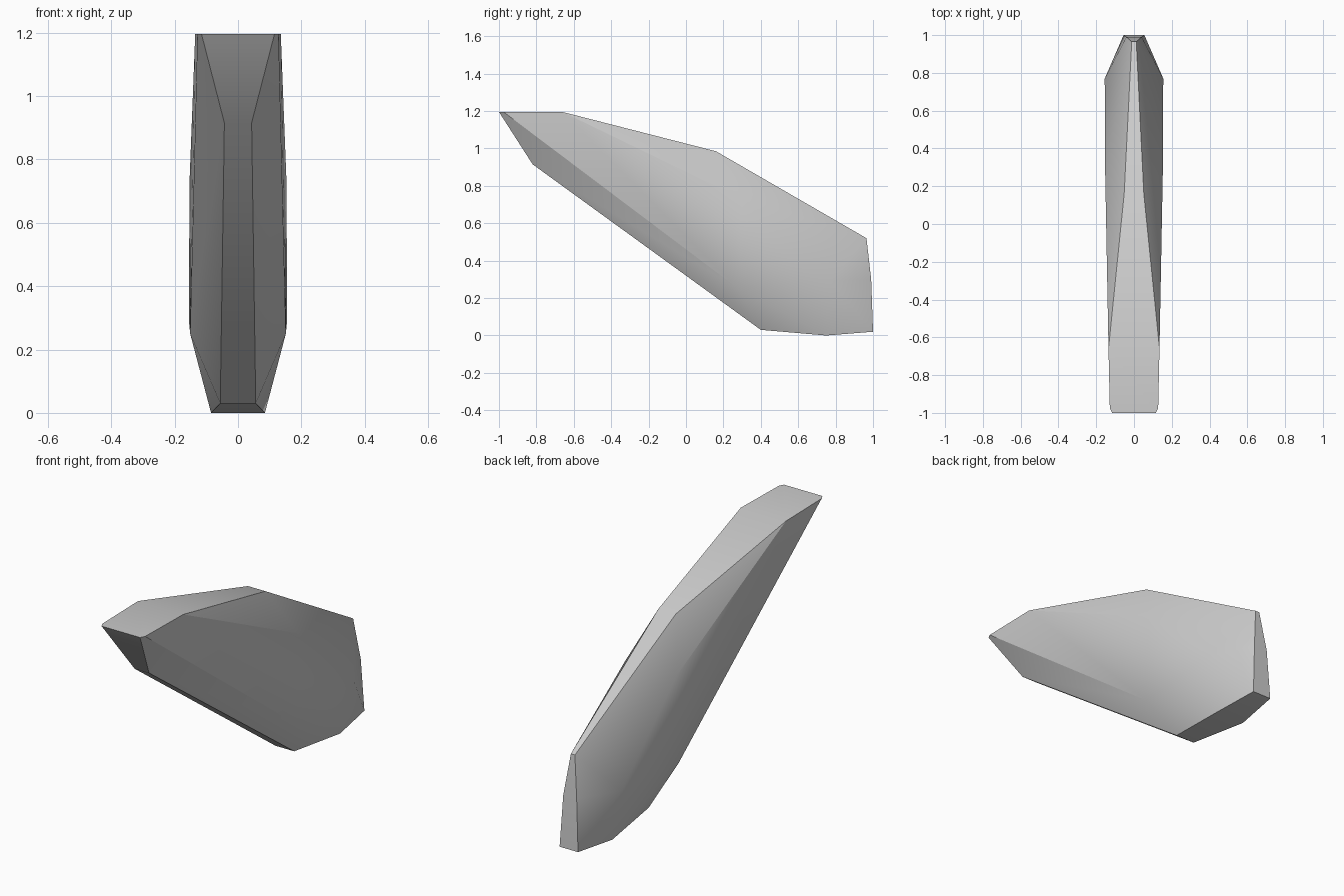
import bpy
import bmesh
from math import radians

default = bpy.data.objects.get("Cube")
if default:
    bpy.data.objects.remove(default, do_unlink=True)

# One plain grey material
grey = bpy.data.materials.new("plain grey")
grey.use_nodes = True
colour = (0.6, 0.6, 0.6, 1)
grey.diffuse_color = colour
grey.node_tree.nodes["Principled BSDF"].inputs["Base Color"].default_value = colour

# Facet corners as (half width, y, z), mirrored across x
top_ridge = [(0.115, -1, 1.195), (0.128, -0.975, 1.195), (0.135, -0.66, 1.195),
             (0.052, 0.16, 0.985), (0.012, 0.965, 0.52)]
back_end = [(0.04, 0.99, 0.3), (0.055, 1, 0.02)]
underside = [(0.085, 0.75, 0), (0.056, 0.4, 0.03), (0.043, -0.82, 0.915)]
side_bulge = [(0.153, 0.3, 0.73), (0.155, 0.77, 0.29), (0.151, 0.28, 0.25)]

# Wrap the corners in a faceted skin
bm = bmesh.new()
for x, y, z in top_ridge + back_end + underside + side_bulge:
    for side in (-1, 1):
        bm.verts.new((side * x, y, z))
hull = bmesh.ops.convex_hull(bm, input=bm.verts[:])
loose = [v for v in bm.verts if not v.link_faces]
bmesh.ops.delete(bm, geom=loose, context="VERTS")
bmesh.ops.recalc_face_normals(bm, faces=bm.faces[:])

mesh = bpy.data.meshes.new("faceted_blade")
bm.to_mesh(mesh)
bm.free()
mesh.materials.append(grey)
blade = bpy.data.objects.new("faceted_blade", mesh)
bpy.context.collection.objects.link(blade)

# Soft facets with crisp ridge edges
bpy.ops.object.select_all(action="DESELECT")
blade.select_set(True)
bpy.context.view_layer.objects.active = blade
bpy.ops.object.shade_smooth_by_angle(angle=radians(30))
